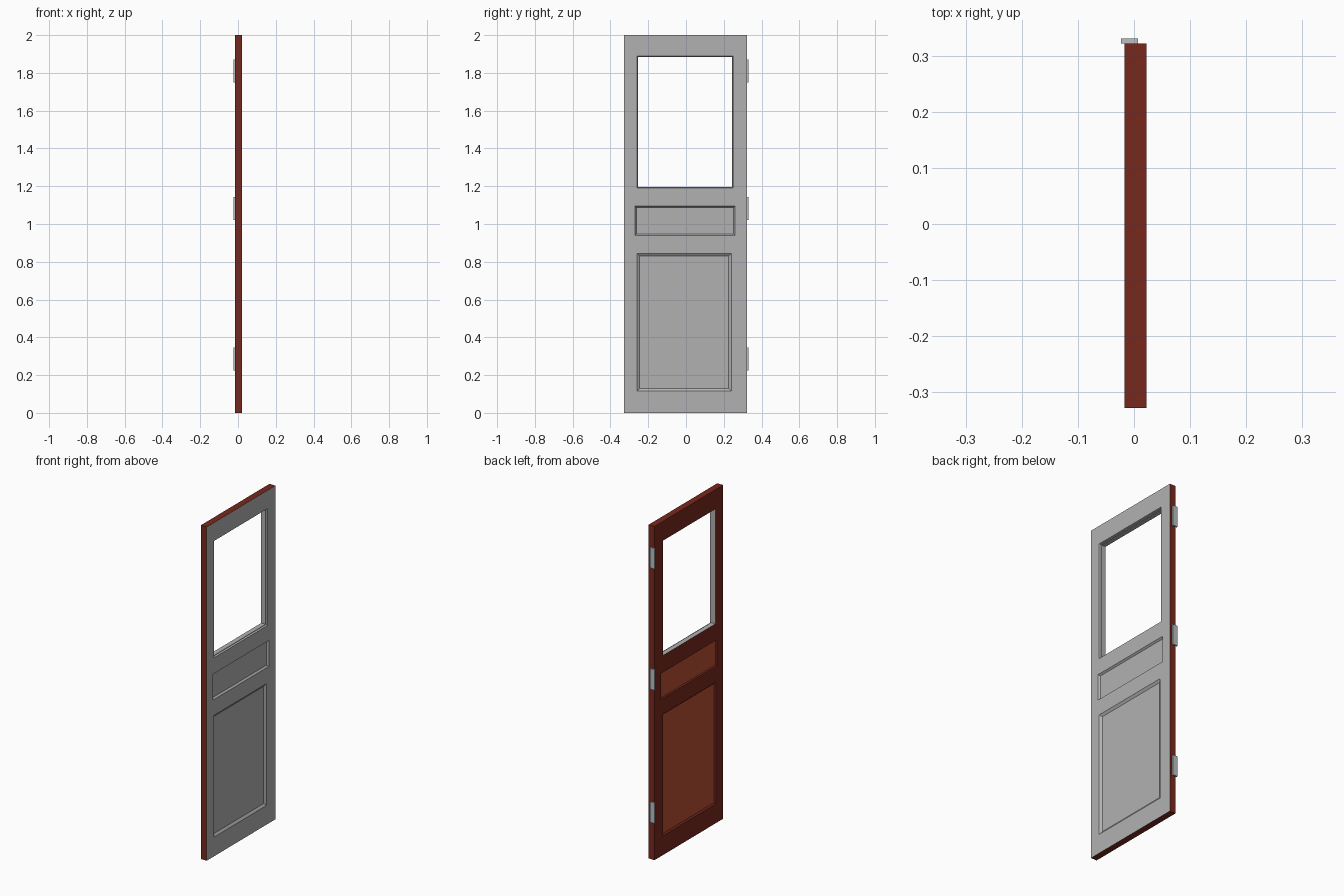
import bpy, bmesh

if "Cube" in bpy.data.objects:
    bpy.data.objects.remove(bpy.data.objects["Cube"])

def material(name, rgb):
    m = bpy.data.materials.new(name)
    m.diffuse_color = (*rgb, 1)
    m.use_nodes = True
    m.node_tree.nodes["Principled BSDF"].inputs["Base Color"].default_value = m.diffuse_color
    return m

GREY, RED, BROWN = 0, 1, 2
door_mats = [material("grey_paint", (0.45, 0.44, 0.44)),
             material("dark_red_paint", (0.19, 0.021, 0.012)),
             material("red_brown_panel", (0.48, 0.078, 0.034))]
steel = material("hinge_steel", (0.50, 0.53, 0.54))

XF, XB = 0.022, -0.017            # grey face, red face
L, R, H = -0.328, 0.322, 2.0      # door width and height
# openings from bottom to top: y0, y1, z0, z1
lower = (-0.26, 0.24, 0.115, 0.845)
middle = (-0.27, 0.26, 0.94, 1.095)
window = (-0.26, 0.25, 1.19, 1.89)
openings = [lower, middle, window]

bm = bmesh.new()

def face(points, mat):
    f = bm.faces.new([bm.verts.new(p) for p in points])
    f.material_index = mat

def ring(o, x, inset):
    y0, y1, z0, z1 = o[0] + inset, o[1] - inset, o[2] + inset, o[3] - inset
    return [(x, y0, z0), (x, y1, z0), (x, y1, z1), (x, y0, z1)]

def loft(o, steps, cap=None):
    """Walls between successive (x, inset, colour) rings, with an optional floor."""
    for (xa, ia, _), (xb, ib, mat) in zip(steps, steps[1:]):
        a, b = ring(o, xa, ia), ring(o, xb, ib)
        for i in range(4):
            j = (i + 1) % 4
            face([a[i], a[j], b[j], b[i]], mat)
    if cap is not None:
        face(ring(o, steps[-1][0], steps[-1][1]), cap)

# rails and stiles on both faces
for x, mat in ((XF, GREY), (XB, RED)):
    for i in range(len(openings) + 1):
        below = openings[i - 1] if i else None
        above = openings[i] if i < len(openings) else None
        zb, zt = (below[3] if below else 0), (above[2] if above else H)
        pts = [(x, L, zb)]
        if below:
            pts += [(x, below[0], zb), (x, below[1], zb)]
        pts += [(x, R, zb), (x, R, zt)]
        if above:
            pts += [(x, above[1], zt), (x, above[0], zt)]
        face(pts + [(x, L, zt)], mat)
    for y0, y1, z0, z1 in openings:
        face([(x, L, z0), (x, y0, z0), (x, y0, z1), (x, L, z1)], mat)
        face([(x, y1, z0), (x, R, z0), (x, R, z1), (x, y1, z1)], mat)

# outer edges
levels = [0] + [z for o in openings for z in o[2:]] + [H]
for y in (L, R):
    face([(XF, y, z) for z in levels] + [(XB, y, z) for z in reversed(levels)], RED)
for z in (0, H):
    face([(XF, L, z), (XF, R, z), (XB, R, z), (XB, L, z)], RED)

# recessed panels on both sides
loft(lower, [(XF, 0, GREY), (XF - 0.010, 0.014, GREY)], GREY)
loft(middle, [(XF, 0, GREY), (XF - 0.010, 0.008, GREY)], GREY)
loft(lower, [(XB, 0, RED), (XB + 0.008, 0.008, RED)], BROWN)
loft(middle, [(XB, 0, RED), (XB + 0.008, 0.004, RED)], BROWN)
# stepped window reveal
loft(window, [(XF, 0, GREY), (0.012, 0.003, GREY), (0.012, 0.006, GREY),
              (XB, 0.006, GREY), (XB, 0, RED)])

bmesh.ops.remove_doubles(bm, verts=bm.verts, dist=0.0001)
bmesh.ops.recalc_face_normals(bm, faces=bm.faces)
mesh = bpy.data.meshes.new("door_panel")
bm.to_mesh(mesh)
bm.free()
for m in door_mats:
    mesh.materials.append(m)
bpy.context.collection.objects.link(bpy.data.objects.new("door_panel", mesh))

# hinges
for name, z in (("lower_hinge", 0.285), ("middle_hinge", 1.083), ("upper_hinge", 1.81)):
    bpy.ops.mesh.primitive_cube_add(size=1, location=(-0.008, 0.3265, z))
    ob = bpy.context.object
    ob.name = name
    ob.scale = (0.031, 0.009, 0.122)
    bpy.ops.object.transform_apply(location=False, rotation=False, scale=True)
    ob.data.materials.append(steel)
